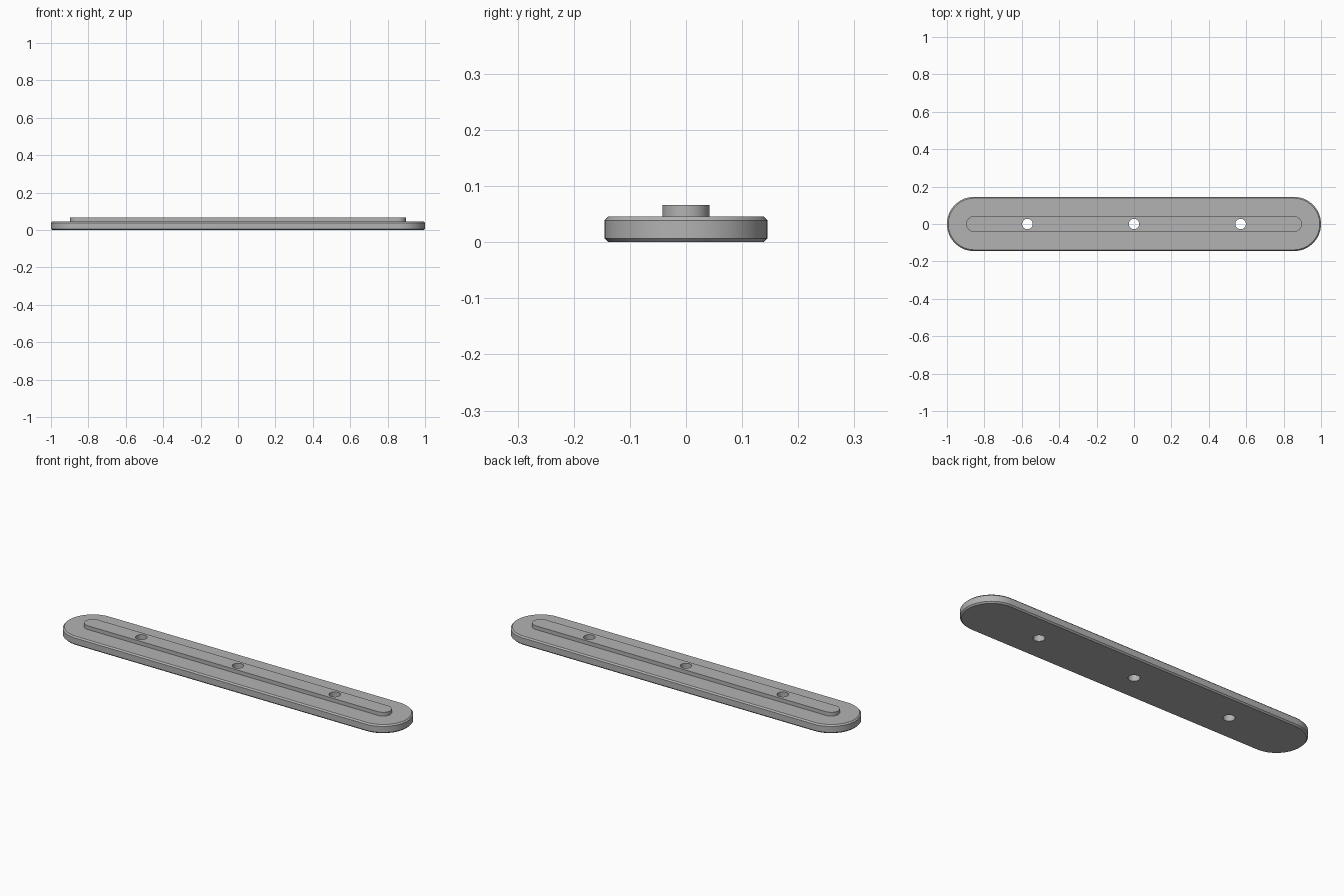
import bpy
import bmesh
from math import cos, sin, pi

cube = bpy.data.objects.get("Cube")
if cube:
    bpy.data.objects.remove(cube, do_unlink=True)

HALF_STRAIGHT = 0.855
HOLE_X = 0.57
HOLE_RADIUS = 0.028
SEGMENTS = 32

grey = bpy.data.materials.new("plain grey")
grey.use_nodes = True
colour = (0.45, 0.45, 0.45, 1)
grey.diffuse_color = colour
grey.node_tree.nodes["Principled BSDF"].inputs["Base Color"].default_value = colour


def add_object(name, bm):
    bmesh.ops.recalc_face_normals(bm, faces=bm.faces)
    mesh = bpy.data.meshes.new(name)
    bm.to_mesh(mesh)
    bm.free()
    mesh.materials.append(grey)
    obj = bpy.data.objects.new(name, mesh)
    bpy.context.collection.objects.link(obj)
    return obj


def slot_ring(bm, radius, z):
    """Round-ended outline around the two shared end centres."""
    ring = []
    for side in (1, -1):
        for i in range(SEGMENTS + 1):
            a = -pi / 2 + pi * i / SEGMENTS
            ring.append(bm.verts.new((side * (HALF_STRAIGHT + radius * cos(a)),
                                      side * radius * sin(a), z)))
    return ring


# Chamfered base plate stepping up to the raised rib
profile = [(0.138, 0), (0.145, 0.007), (0.145, 0.039),
           (0.138, 0.046), (0.042, 0.046), (0.042, 0.066)]
bm = bmesh.new()
rings = [slot_ring(bm, r, z) for r, z in profile]
for low, high in zip(rings, rings[1:]):
    for i in range(len(low)):
        j = (i + 1) % len(low)
        bm.faces.new((low[i], low[j], high[j], high[i]))
bm.faces.new(rings[0])
bm.faces.new(rings[-1])
bar = add_object("ribbed_bar", bm)

# Three through holes
for x in (-HOLE_X, 0, HOLE_X):
    bm = bmesh.new()
    bmesh.ops.create_cone(bm, cap_ends=True, segments=SEGMENTS, radius1=HOLE_RADIUS,
                          radius2=HOLE_RADIUS, depth=0.3)
    bmesh.ops.translate(bm, verts=bm.verts, vec=(x, 0, 0.03))
    cutter = add_object("hole_cutter", bm)
    cutter.hide_render = True
    cut = bar.modifiers.new("hole", 'BOOLEAN')
    cut.operation = 'DIFFERENCE'
    cut.solver = 'EXACT'
    cut.object = cutter

# Bake the holes and remove the cutters
bpy.context.view_layer.update()
graph = bpy.context.evaluated_depsgraph_get()
baked = bpy.data.meshes.new_from_object(bar.evaluated_get(graph))
bar.modifiers.clear()
bar.data = baked
for obj in list(bpy.data.objects):
    if obj.name.startswith("hole_cutter"):
        bpy.data.objects.remove(obj, do_unlink=True)

# Smooth rounded walls with sharp edges kept
bpy.ops.object.select_all(action='DESELECT')
bar.select_set(True)
bpy.context.view_layer.objects.active = bar
bpy.ops.object.shade_smooth_by_angle(angle=pi / 6)
